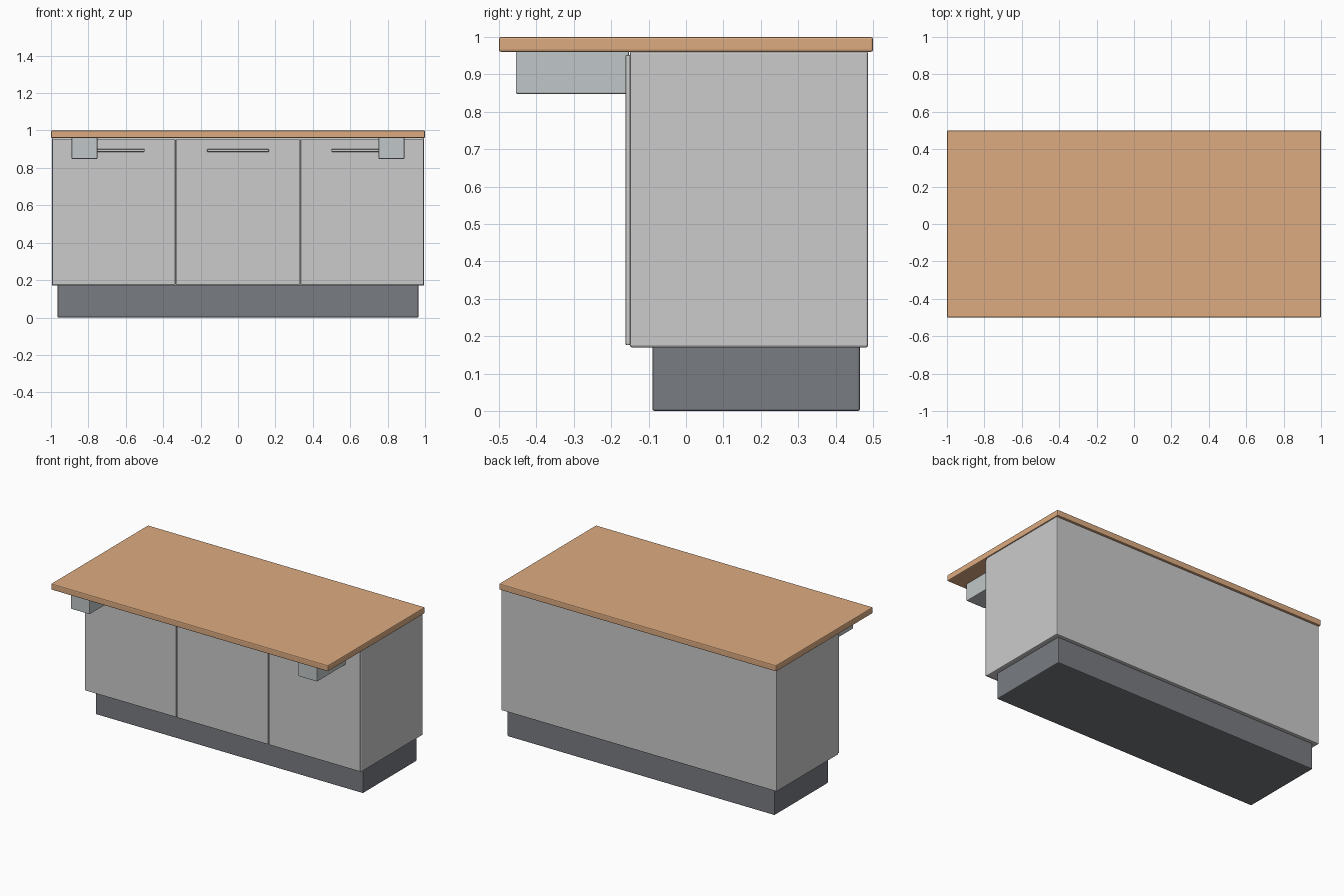
import bpy

if "Cube" in bpy.data.objects:
    bpy.data.objects.remove(bpy.data.objects["Cube"])


def material(name, rgb):
    m = bpy.data.materials.new(name)
    m.diffuse_color = (*rgb, 1.0)
    m.use_nodes = True
    m.node_tree.nodes["Principled BSDF"].inputs["Base Color"].default_value = m.diffuse_color
    return m


def box(name, x, y, z, bevel=0.005, mat=None):
    """Bevelled box given as (min, max) ranges."""
    bpy.ops.mesh.primitive_cube_add(
        size=1, location=[(a + b) / 2 for a, b in (x, y, z)])
    ob = bpy.context.object
    ob.name = name
    ob.scale = [b - a for a, b in (x, y, z)]
    bpy.ops.object.transform_apply(location=False, rotation=False, scale=True)
    mod = ob.modifiers.new("edge_bevel", 'BEVEL')
    mod.width = bevel
    mod.segments = 2
    if mat:
        ob.data.materials.append(mat)
    return ob


wood = material("wood", (0.72, 0.41, 0.22))
dark = material("dark_plinth", (0.19, 0.20, 0.22))
steel = material("steel", (0.53, 0.57, 0.58))

# Main body, plinth and overhanging worktop
box("worktop", (-1, 1), (-0.5, 0.5), (0.96, 1.0), 0.006, wood)
box("cabinet_body", (-0.995, 0.995), (-0.15, 0.487), (0.17, 0.962), 0.006)
box("plinth", (-0.965, 0.965), (-0.09, 0.465), (0.0, 0.175), 0.006, dark)

# Three door fronts, each with a slim bar handle on two posts
for label, cx in (("left", -0.664), ("middle", 0.0), ("right", 0.664)):
    box(f"{label}_door", (cx - 0.329, cx + 0.329), (-0.162, -0.148),
        (0.176, 0.952), 0.004)
    box(f"{label}_handle", (cx - 0.165, cx + 0.165), (-0.192, -0.178),
        (0.886, 0.900), 0.003)
    for s in (-1, 1):
        px = cx + s * 0.14
        box(f"{label}_handle_post", (px - 0.005, px + 0.005), (-0.182, -0.158),
            (0.888, 0.898), 0.001)

# Brackets carrying the overhang
for label, s in (("left", -1), ("right", 1)):
    box(f"{label}_bracket", sorted((s * 0.752, s * 0.89)), (-0.455, -0.152),
        (0.848, 0.995), 0.004, steel)
